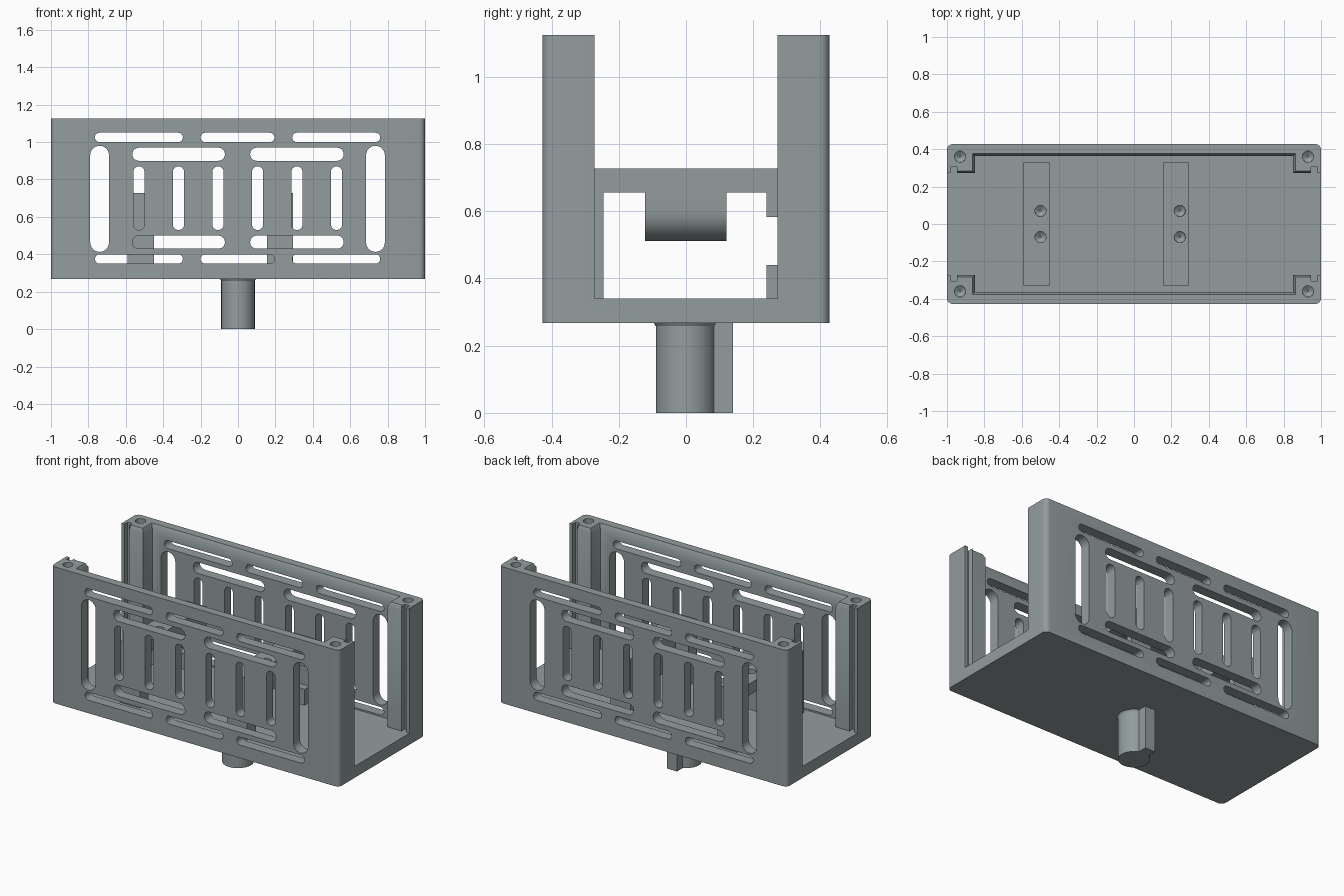
import bpy, bmesh, math
from mathutils import Vector

if "Cube" in bpy.data.objects:
    bpy.data.objects.remove(bpy.data.objects["Cube"])

grey = bpy.data.materials.new("blue_grey")
grey.diffuse_color = (0.29, 0.335, 0.34, 1)
grey.use_nodes = True
grey.node_tree.nodes["Principled BSDF"].inputs["Base Color"].default_value = grey.diffuse_color


def to_object(bm, name, cutter=False):
    bmesh.ops.recalc_face_normals(bm, faces=bm.faces)
    mesh = bpy.data.meshes.new(name)
    bm.to_mesh(mesh)
    bm.free()
    ob = bpy.data.objects.new(name, mesh)
    bpy.context.collection.objects.link(ob)
    ob.data.materials.append(grey)
    ob.hide_render = cutter
    return ob


def loft(bm, low, high):
    """Closed solid between two matching outlines of 3D points."""
    a = [bm.verts.new(p) for p in low]
    b = [bm.verts.new(p) for p in high]
    n = len(a)
    bm.faces.new(a[::-1])
    bm.faces.new(b)
    for i in range(n):
        bm.faces.new((a[i], a[(i + 1) % n], b[(i + 1) % n], b[i]))


def prism_z(bm, pts, z0, z1, top=None):
    loft(bm, [(x, y, z0) for x, y in pts], [(x, y, z1) for x, y in (top or pts)])


def rounded_rect(x0, x1, y0, y1, r, seg=6):
    pts = []
    for k, (cx, cy) in enumerate([(x1 - r, y1 - r), (x0 + r, y1 - r), (x0 + r, y0 + r), (x1 - r, y0 + r)]):
        for i in range(seg + 1):
            a = math.pi / 2 * (k + i / seg)
            p = (cx + r * math.cos(a), cy + r * math.sin(a))
            if not pts or (Vector(p) - Vector(pts[-1])).length > 1e-4:
                pts.append(p)
    if (Vector(pts[0]) - Vector(pts[-1])).length < 1e-4:
        pts.pop()
    return pts


def circle(cx, cy, r, n=24):
    return [(cx + r * math.cos(2 * math.pi * i / n), cy + r * math.sin(2 * math.pi * i / n)) for i in range(n)]


def drill(bm, x, y, r, z0, z1):
    """Blind hole with a conical bottom."""
    loft(bm, [(px, py, z0 - r * 0.6) for px, py in circle(x, y, r * 0.15)],
         [(px, py, z0) for px, py in circle(x, y, r)])
    prism_z(bm, circle(x, y, r), z0 - 0.0005, z1)


def subtract(ob, cutter):
    m = ob.modifiers.new("cut", 'BOOLEAN')
    m.operation, m.solver, m.object = 'DIFFERENCE', 'EXACT', cutter
    m.use_self = True
    bpy.context.view_layer.objects.active = ob
    bpy.ops.object.modifier_apply(modifier=m.name)
    bpy.data.objects.remove(cutter)


def smooth(ob):
    bpy.ops.object.select_all(action='DESELECT')
    ob.select_set(True)
    bpy.context.view_layer.objects.active = ob
    bpy.ops.object.shade_smooth_by_angle(angle=math.radians(30))


def four_way(quarter):
    """Mirror a quarter outline (from +x axis side to +y side) into a full loop."""
    right = quarter + [(-x, y) for x, y in quarter[::-1]]
    return right + [(-x, -y) for x, y in right]


# Tray: rounded block, cavity with corner posts and end grooves
bm = bmesh.new()
prism_z(bm, rounded_rect(-1, 1, -0.427, 0.427, 0.03), 0.268, 1.125)
tray = to_object(bm, "tray")

bm = bmesh.new()
prism_z(bm, four_way([(1.1, 0.272), (0.98, 0.272), (0.98, 0.305), (0.947, 0.305),
                      (0.947, 0.272), (0.85, 0.272), (0.85, 0.363)]), 0.34, 1.3)
subtract(tray, to_object(bm, "cavity_cutter", True))

# Chamfer around the inner rim
def rim(e):
    return four_way([(0.945, 0.272 + e), (0.85 + e, 0.272 + e), (0.85 + e, 0.363 + e)])

bm = bmesh.new()
prism_z(bm, rim(-0.012), 1.075, 1.15, rim(0.025))
subtract(tray, to_object(bm, "rim_cutter", True))

# Vent slots through both long walls: x0, x1, z0, z1
slots = []
for z0, z1 in ((0.35, 0.4), (1.0, 1.05)):
    slots += [(-0.765, -0.295, z0, z1), (-0.2, 0.195, z0, z1), (0.29, 0.76, z0, z1)]
for z0, z1 in ((0.43, 0.5), (0.9, 0.97)):
    slots += [(-0.565, -0.07, z0, z1), (0.065, 0.565, z0, z1)]
slots += [(c - 0.05, c + 0.05, 0.413, 0.98) for c in (-0.74, 0.735)]
slots += [(c - 0.03, c + 0.03, 0.53, 0.87) for c in (-0.53, -0.318, -0.107, 0.105, 0.315, 0.527)]
bm = bmesh.new()
for x0, x1, z0, z1 in slots:
    pts = rounded_rect(x0, x1, z0, z1, min(x1 - x0, z1 - z0) / 2 - 0.0005)
    loft(bm, [(x, -0.6, z) for x, z in pts], [(x, 0.6, z) for x, z in pts])
subtract(tray, to_object(bm, "slot_cutter", True))

# Screw holes in the corner posts
bm = bmesh.new()
for sx in (-1, 1):
    for sy in (-1, 1):
        drill(bm, sx * 0.93, sy * 0.36, 0.03, 1.0, 1.2)
subtract(tray, to_object(bm, "post_hole_cutter", True))
smooth(tray)

# Two inner brackets with a hanging block and a notched leg
profile = [(-0.33, 0.33), (-0.245, 0.33), (-0.245, 0.655), (-0.122, 0.655), (-0.122, 0.512),
           (0.12, 0.512), (0.12, 0.655), (0.24, 0.655), (0.24, 0.583), (0.29, 0.583),
           (0.29, 0.44), (0.24, 0.44), (0.24, 0.33), (0.33, 0.33), (0.33, 0.727), (-0.33, 0.727)]
for name, x0 in (("left_bracket", -0.59), ("right_bracket", 0.155)):
    x1 = x0 + 0.14
    bm = bmesh.new()
    loft(bm, [(x0, y, z) for y, z in profile], [(x1, y, z) for y, z in profile])
    edge = [e for e in bm.edges if all(abs(v.co.z - 0.512) < 1e-4 and v.co.x > x1 - 0.01 for v in e.verts)]
    bmesh.ops.bevel(bm, geom=edge, offset=0.09, segments=8, profile=0.5, affect='EDGES')
    bracket = to_object(bm, name)
    bm = bmesh.new()
    for y in (-0.07, 0.07):
        drill(bm, x0 + 0.09, y, 0.03, 0.62, 0.8)
    subtract(bracket, to_object(bm, "bracket_hole_cutter", True))
    smooth(bracket)

# Mounting stem with key and a small flared collar
bm = bmesh.new()
prism_z(bm, circle(0, 0, 0.09, 48), 0, 0.275)
prism_z(bm, circle(0, 0, 0.09, 48), 0.258, 0.27, circle(0, 0, 0.097, 48))
stem = to_object(bm, "stem")
smooth(stem)
bm = bmesh.new()
prism_z(bm, [(-0.035, 0.05), (0.035, 0.05), (0.035, 0.14), (-0.035, 0.14)], 0, 0.275)
to_object(bm, "stem_key")
